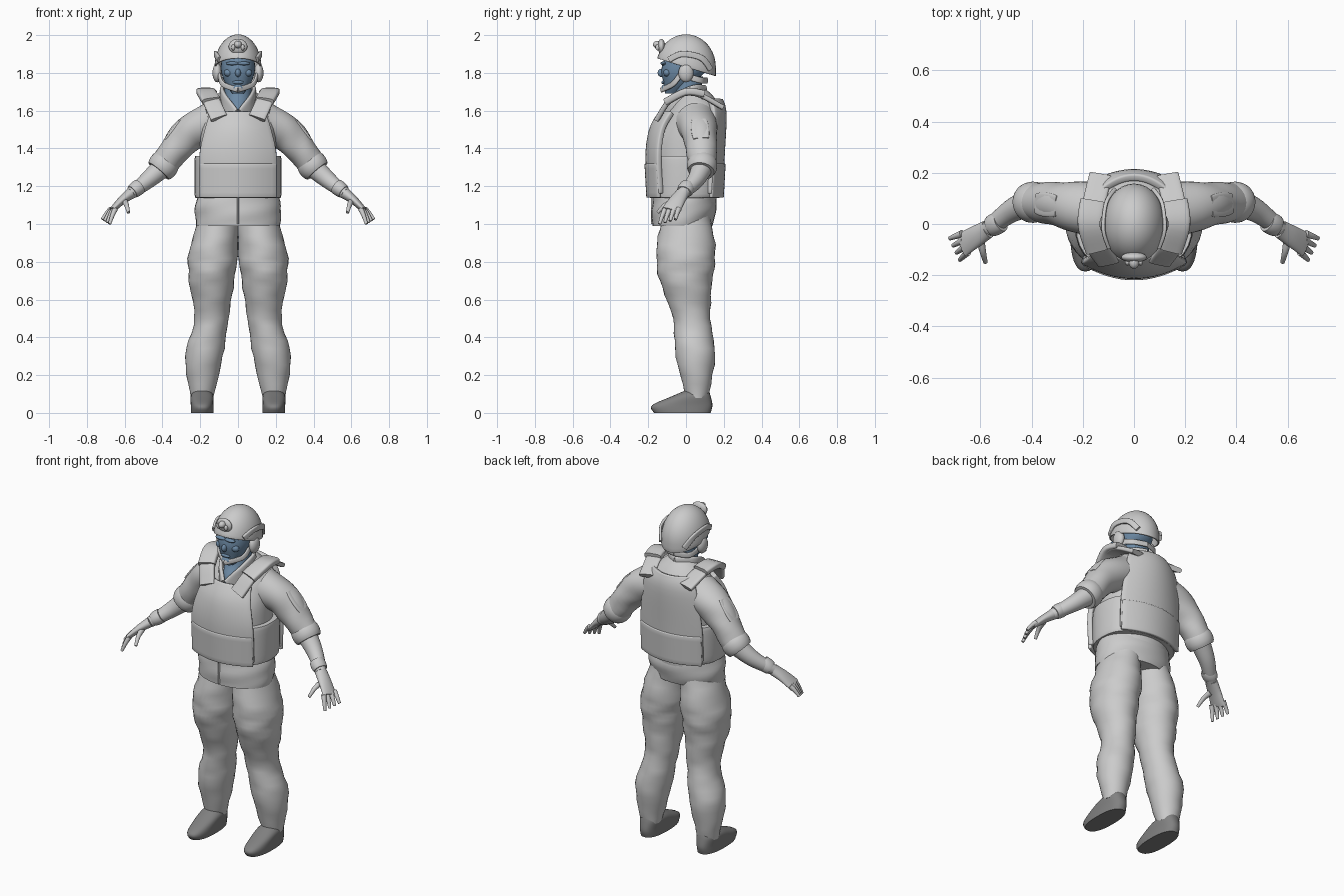
import bpy, bmesh, math
from mathutils import Vector

cube = bpy.data.objects.get("Cube")
if cube:
    bpy.data.objects.remove(cube, do_unlink=True)


def material(name, *rgb):
    surface = bpy.data.materials.new(name)
    surface.use_nodes = True
    surface.diffuse_color = (*rgb, 1)
    surface.node_tree.nodes["Principled BSDF"].inputs["Base Color"].default_value = (*rgb, 1)
    return surface


cloth = material("light grey cloth", .6, .6, .6)
leather = material("dark grey leather", .22, .22, .22)
skin = material("blue face", .15, .25, .37)
ACROSS, DEEP, UP = Vector((1, 0, 0)), Vector((0, 1, 0)), Vector((0, 0, 1))


def finish(name, bm, colour, mirror=False, thickness=0):
    """Turn a bmesh into a smooth shaded object with optional modifiers."""
    bmesh.ops.recalc_face_normals(bm, faces=bm.faces)
    mesh = bpy.data.meshes.new(name)
    bm.to_mesh(mesh)
    bm.free()
    mesh.materials.append(colour)
    mesh.shade_smooth()
    mesh.set_sharp_from_angle(angle=math.radians(45))
    part = bpy.data.objects.new(name, mesh)
    bpy.context.collection.objects.link(part)
    if thickness:
        solid = part.modifiers.new("Thickness", "SOLIDIFY")
        solid.thickness, solid.offset = thickness, 0
        soft = part.modifiers.new("Soft edge", "BEVEL")
        soft.width, soft.segments = thickness / 4, 2
    if mirror:
        part.modifiers.new("Other side", "MIRROR")


def bridge(bm, rows, closed=True):
    """Join neighbouring rows of points with quads."""
    rows = [[bm.verts.new(point) for point in row] for row in rows]
    for lower, upper in zip(rows, rows[1:]):
        for i in range(0 if closed else 1, len(lower)):
            bm.faces.new((lower[i - 1], lower[i], upper[i], upper[i - 1]))
    return rows


def smooth_path(keys, steps=5):
    """Smooth interpolation through the key vectors."""
    keys = [Vector(key) for key in keys]
    padded = [keys[0], *keys, keys[-1]]
    path = []
    for before, start, end, after in zip(padded, padded[1:], padded[2:], padded[3:]):
        leave, arrive = (end - before) / 2, (after - start) / 2
        for step in range(steps):
            t = step / steps
            ease = t * t * (3 - t - t)
            path.append(start.lerp(end, ease) + leave * t * (1 - t) ** 2 - arrive * t * t * (1 - t))
    return path + [keys[-1]]


def ring(centre, u, v, power=2, folds=0, sides=32):
    """Superellipse around a centre, rippled to suggest cloth folds."""
    points = []
    for i in range(sides):
        angle = math.tau * i / sides
        c, s = math.cos(angle), math.sin(angle)
        ripple = math.sin(2 * angle + 40 * centre.z) + math.sin(3 * angle - 60 * centre.z)
        x, y = (math.copysign(abs(value) ** (2 / power), value) for value in (c, s))
        points.append(centre + (u * x + v * y) * (1 + folds * ripple))
    return points


def capped(name, rows, colour=cloth, mirror=False):
    bm = bmesh.new()
    rows = bridge(bm, rows)
    bm.faces.new(rows[0])
    bm.faces.new(rows[-1])
    finish(name, bm, colour, mirror)


def stack(name, keys, colour=cloth, power=2, folds=0, x=0):
    """Level rings from keys of (y, z, half width, half depth); x pairs the part."""
    rows = [ring(Vector((x, y, z)), ACROSS * wide, DEEP * deep, power, folds)
            for y, z, wide, deep in smooth_path(keys)]
    capped(name, rows, colour, x > 0)


def tube(name, points, start, end=None, side=DEEP, power=2, folds=0, bulge=0):
    """Mirrored tapering sweep; start and end are (thickness, width along side)."""
    path = smooth_path(points)
    start, end = Vector(start), Vector(end or start)
    rows = []
    for i, centre in enumerate(path):
        t = i / (len(path) - 1)
        along = (path[min(i + 1, len(path) - 1)] - path[max(i - 1, 0)]).normalized()
        v = (side - along * side.dot(along)).normalized()
        size = start.lerp(end, t) * (1 + bulge * math.sin(math.pi * t))
        rows.append(ring(centre, along.cross(v) * size.x, v * size.y, power, folds))
    capped(name, rows, mirror=True)


def panel(name, keys, curve, thickness):
    """Curved armour panel from keys of (z, half width, y)."""
    columns = [i / 8 for i in range(-8, 9)]
    rows = [[(half * u, y + curve * u * u, z) for u in columns] for z, half, y in smooth_path(keys)]
    bm = bmesh.new()
    bridge(bm, rows, closed=False)
    finish(name, bm, cloth, thickness=thickness)


def blob(name, place, size, colour=cloth, mirror=False):
    bm = bmesh.new()
    bmesh.ops.create_uvsphere(bm, u_segments=20, v_segments=12, radius=1)
    bmesh.ops.scale(bm, vec=size, verts=bm.verts)
    bmesh.ops.translate(bm, vec=place, verts=bm.verts)
    finish(name, bm, colour, mirror)


# Boots, and trousers that are deeper than wide towards the hips
stack("boots", [(-.02, 0, .06, .15), (-.02, .04, .06, .16), (.03, .09, .06, .1), (.06, .12, .04, .06)],
      leather, power=2.4, x=.19)
legs = smooth_path([(.1, 0, 1.05, .1), (.13, 0, .85, .13), (.14, 0, .7, .12), (.14, .03, .5, .09),
                    (.18, .05, .3, .1), (.19, .06, .08, .06)])
capped("trouser_legs", [ring(Vector((x, y, z)), ACROSS * r, DEEP * r * (.95 + .3 * z), folds=.02)
                        for x, y, z, r in legs], mirror=True)

# Jacket
stack("jacket_hem", [(-.02, .99, .22, .16), (-.01, 1.08, .23, .17), (-.01, 1.18, .2, .16)], folds=.01)
stack("jacket_zip", [(-.18, 1, .005, .006), (-.18, 1.15, .005, .006)])
stack("jacket_body", [(0, 1.1, .2, .16), (0, 1.4, .2, .18), (.03, 1.55, .2, .15), (.05, 1.62, .18, .13),
                      (.05, 1.67, .13, .1), (.04, 1.71, .08, .07)])
tube("sleeves", [(.13, .05, 1.54), (.24, .07, 1.49), (.32, .08, 1.41), (.4, .09, 1.3)],
     (.11, .11), (.07, .07), folds=.02)
tube("sleeve_cuffs", [(.37, .09, 1.34), (.42, .08, 1.28)], (.07, .07), bulge=.15)
tube("sleeve_pockets", [(.3, .07, 1.55), (.38, .08, 1.45)], (.01, .04), power=4, bulge=.2)
tube("collar", [(0, .1, 1.7), (.08, .04, 1.7), (.07, -.06, 1.65), (.02, -.12, 1.58)],
     (.012, .035), side=UP, power=3)

# Vest
stack("vest_waistband", [(-.01, 1.14, .22, .18), (0, 1.16, .23, .19), (0, 1.34, .23, .19), (0, 1.36, .22, .18)],
      power=2.4)
panel("vest_front", [(1.16, .2, -.19), (1.36, .2, -.2), (1.5, .17, -.18), (1.59, .14, -.13)], .06, .03)
panel("vest_front_flap", [(1.14, .2, -.2), (1.32, .2, -.21)], .06, .02)
panel("vest_back", [(1.16, .2, .18), (1.36, .2, .19), (1.58, .17, .2), (1.66, .13, .18)], -.06, .03)
panel("vest_back_flap", [(1.14, .2, .19), (1.32, .2, .2)], -.06, .02)
tube("shoulder_straps", [(.1, -.15, 1.56), (.15, -.07, 1.67), (.16, .05, 1.69), (.13, .19, 1.62)],
     (.014, .045), side=ACROSS, power=4)
tube("shoulder_pads", [(.14, -.1, 1.65), (.17, 0, 1.7), (.16, .09, 1.69)], (.02, .05), side=ACROSS, power=4)

# Forearms and gloved hands
wrist = (.57, -.02, 1.16)
tube("forearms", [(.39, .09, 1.31), (.48, .05, 1.23), wrist], (.06, .06), (.03, .03))
tube("glove_cuffs", [(.52, .01, 1.2), (.56, -.01, 1.17)], (.04, .04), (.035, .04), bulge=.1)
tube("palms", [wrist, (.62, -.05, 1.12), (.67, -.08, 1.07)], (.03, .036), (.014, .05))
for i, finger in enumerate(("index", "middle", "ring", "little")):
    knuckle = Vector((.65, -.11, 1.08)) + Vector((.007, .024, 0)) * i
    tip = Vector((.68, -.14, 1)) + Vector((.013, .028, .008)) * i
    tube(finger + "_fingers", [knuckle, knuckle.lerp(tip, .5) + UP * .005, tip], (.015, .015), (.008, .008))
tube("thumbs", [(.6, -.06, 1.12), (.59, -.11, 1.1), (.58, -.15, 1.06)], (.017, .017), (.008, .008))

# Neck, head and face
stack("neck", [(-.06, 1.56, .02, .06), (-.04, 1.62, .05, .07), (0, 1.68, .07, .07), (.02, 1.78, .07, .07)], skin)
stack("head", [(-.07, 1.69, .03, .04), (-.04, 1.75, .07, .08), (-.01, 1.82, .09, .12), (0, 1.92, .08, .1)],
      skin, power=2.2)
blob("nose", (0, -.13, 1.8), (.015, .02, .022), skin)
blob("brow", (.03, -.12, 1.85), (.035, .015, .01), skin, True)
blob("cheeks", (.05, -.1, 1.8), (.025, .02, .02), skin, True)
blob("lips", (0, -.12, 1.75), (.03, .01, .01), skin)
blob("chin", (0, -.11, 1.72), (.03, .02, .02), skin)

# Helmet shell with a rim that drops towards the back
TOP, EQUATOR = 2, 1.83
shell = []
for i in range(14):
    climb = math.sin(min(i / 13, .98) * math.pi / 2)
    circle = ring(Vector(), ACROSS * .12, DEEP * .154)
    for point in circle:
        rim = EQUATOR - .3 * point.y
        point.z = rim + (TOP - rim) * climb
        rise = max(point.z - EQUATOR, 0) / (TOP - EQUATOR)
        point.xy *= math.sqrt(1 - rise * rise)
    shell.append(circle)
bm = bmesh.new()
bm.faces.new(bridge(bm, shell)[-1])
finish("helmet_shell", bm, cloth, thickness=.008)
tube("helmet_rails", [(.1, -.09, 1.87), (.12, -.02, 1.9), (.11, .08, 1.88), (.08, .13, 1.82)],
     (.008, .016), side=UP, power=4)
blob("ear_cups", (.11, 0, 1.8), (.025, .04, .05), mirror=True)

# Helmet front mount
blob("mount_plate", (0, -.13, 1.94), (.05, .02, .04))
blob("mount_block", (0, -.15, 1.95), (.02, .025, .02))
blob("mount_knobs", (.025, -.15, 1.935), (.01, .012, .016), mirror=True)

# Chin and nape straps
tube("chin_straps", [(.1, -.03, 1.79), (.08, -.07, 1.74), (0, -.13, 1.71)], (.007, .014), side=UP, power=3)
tube("nape_straps", [(.1, .01, 1.78), (.08, .08, 1.76), (0, .11, 1.76)], (.006, .016), side=UP, power=3)
